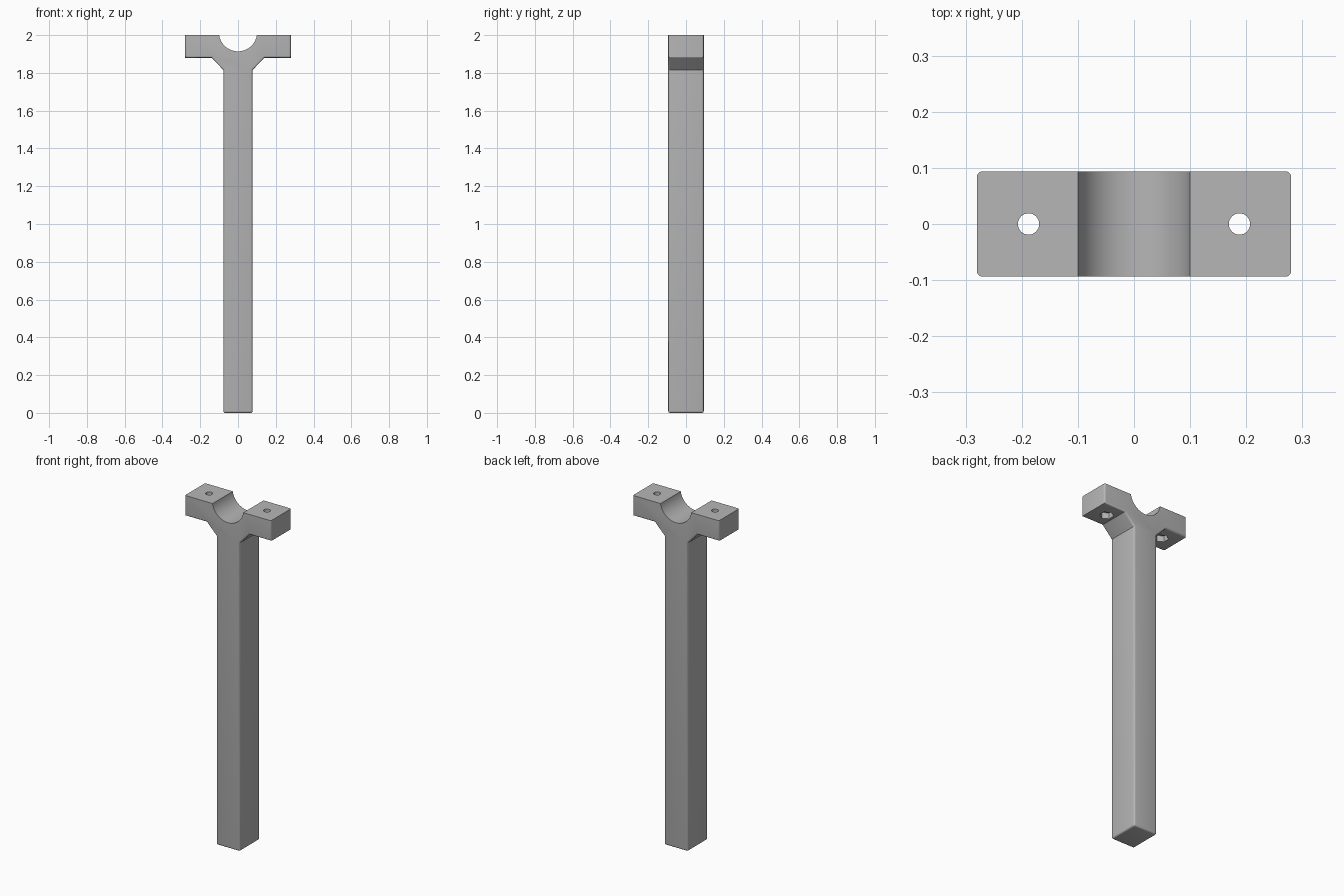
import bpy, bmesh, math
from mathutils import Vector

cube = bpy.data.objects.get("Cube")
if cube:
    bpy.data.objects.remove(cube, do_unlink=True)

HALF_DEPTH = 0.094
ARM_X, ARM_Z = 0.28, 1.88
POST_X, GUSSET_X, GUSSET_Z = 0.077, 0.14, 1.815
GROOVE_R, GROOVE_Z = 0.101, 2.015
HOLE_X, HOLE_R, NUT_R, NUT_DEPTH = 0.188, 0.019, 0.038, 0.035
FILLET = 0.01

# One flat grey
grey = bpy.data.materials.new("matte grey")
grey.use_nodes = True
colour = (0.47, 0.47, 0.47, 1)
grey.diffuse_color = colour
grey.node_tree.nodes["Principled BSDF"].inputs["Base Color"].default_value = colour


def make_object(name, bm):
    bmesh.ops.recalc_face_normals(bm, faces=bm.faces)
    mesh = bpy.data.meshes.new(name)
    bm.to_mesh(mesh)
    bm.free()
    obj = bpy.data.objects.new(name, mesh)
    bpy.context.collection.objects.link(obj)
    mesh.materials.append(grey)
    return obj


# Outline: post, gussets, arms and the round saddle
right_half = [(POST_X, 0), (POST_X, GUSSET_Z), (GUSSET_X, ARM_Z), (ARM_X, ARM_Z), (ARM_X, 2)]
start = math.asin((2 - GROOVE_Z) / GROOVE_R)
steps = 32
saddle = []
for i in range(steps + 1):
    a = start - (math.pi + 2 * start) * i / steps
    saddle.append((GROOVE_R * math.cos(a), GROOVE_Z + GROOVE_R * math.sin(a)))
outline = right_half + saddle + [(-x, z) for x, z in reversed(right_half)]

# Extrude the outline through the depth
bm = bmesh.new()
face = bm.faces.new([bm.verts.new((x, -HALF_DEPTH, z)) for x, z in outline])
extruded = bmesh.ops.extrude_face_region(bm, geom=[face])
moved = [v for v in extruded["geom"] if isinstance(v, bmesh.types.BMVert)]
bmesh.ops.translate(bm, verts=moved, vec=(0, 2 * HALF_DEPTH, 0))


# Round the front and back rims below the top, and the foot
def is_rounded(edge):
    a, b = (v.co for v in edge.verts)
    if max(a.z, b.z) < 0.001:
        return True
    along_depth = abs(a.y - b.y) > 0.001
    on_top = min(a.z, b.z) > 1.999
    in_saddle = max(abs(a.x), abs(b.x)) < GROOVE_R + 0.001 and min(a.z, b.z) > ARM_Z
    return not (along_depth or on_top or in_saddle)


bmesh.ops.bevel(bm, geom=[e for e in bm.edges if is_rounded(e)], offset=FILLET,
                segments=4, profile=0.5, affect='EDGES', clamp_overlap=True)
support = make_object("saddle_post", bm)


# Bolt holes and hexagonal nut pockets
def cut_prism(x, radius, sides, bottom, top):
    bm = bmesh.new()
    bmesh.ops.create_cone(bm, cap_ends=True, segments=sides, radius1=radius,
                          radius2=radius, depth=top - bottom)
    bmesh.ops.translate(bm, verts=bm.verts, vec=Vector((x, 0, (top + bottom) / 2)))
    cutter = make_object("hole_cutter", bm)
    cutter.hide_render = True
    mod = support.modifiers.new("hole", 'BOOLEAN')
    mod.operation = 'DIFFERENCE'
    mod.solver = 'EXACT'
    mod.object = cutter
    bpy.ops.object.modifier_apply(modifier=mod.name)
    bpy.data.objects.remove(cutter, do_unlink=True)


bpy.context.view_layer.objects.active = support
support.select_set(True)
for side in (-1, 1):
    cut_prism(side * HOLE_X, HOLE_R, 32, ARM_Z - 0.1, 2.1)
    cut_prism(side * HOLE_X, NUT_R, 6, ARM_Z - 0.1, ARM_Z + NUT_DEPTH)

bpy.ops.object.shade_smooth_by_angle(angle=math.radians(30))
